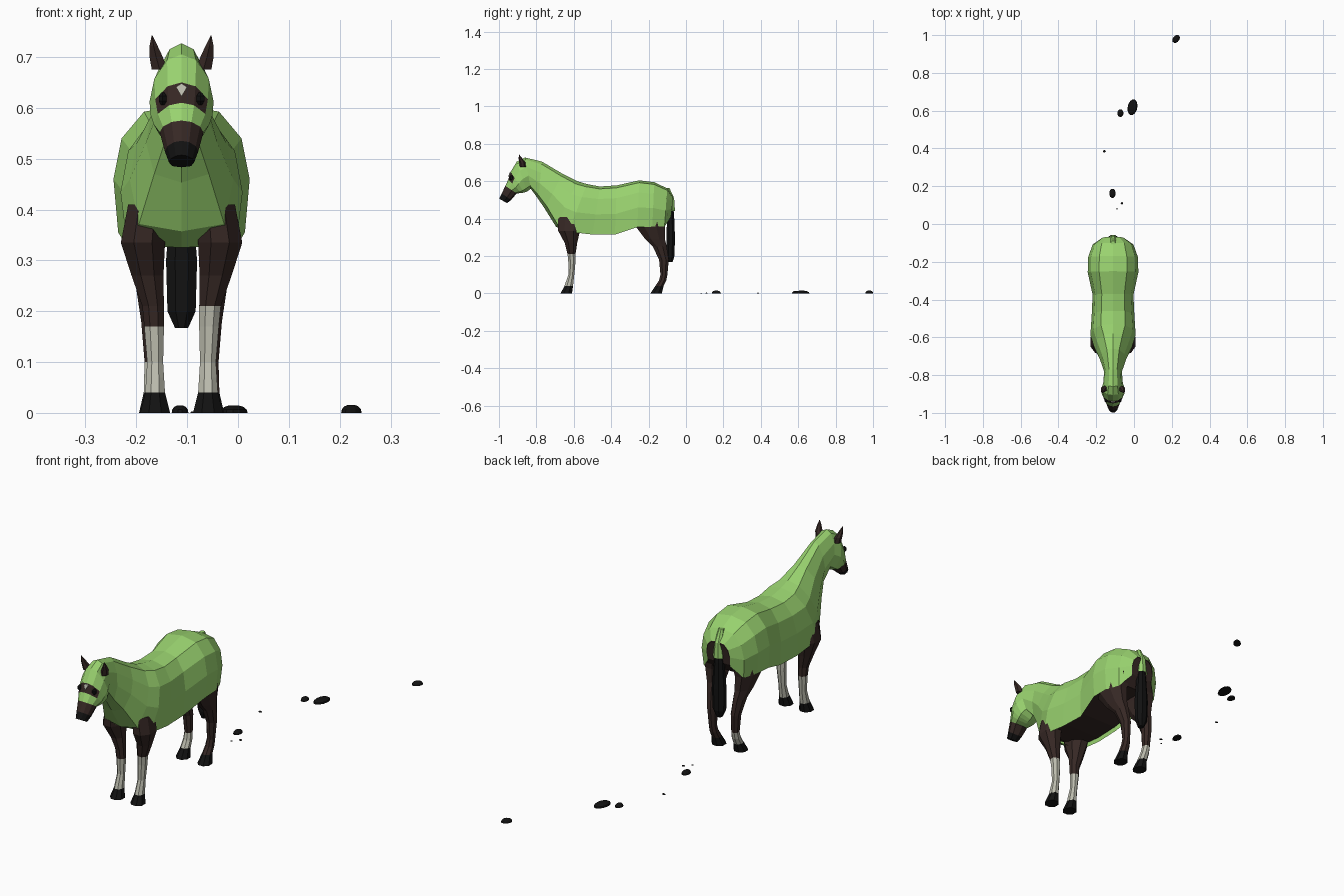
import bpy, bmesh
from math import cos, sin, pi
from mathutils import Vector

if "Cube" in bpy.data.objects:
    bpy.data.objects.remove(bpy.data.objects["Cube"])

CX = -0.111  # the horse stands left of centre


def material(name, rgb):
    m = bpy.data.materials.new(name)
    m.diffuse_color = (*rgb, 1)
    m.use_nodes = True
    m.node_tree.nodes["Principled BSDF"].inputs["Base Color"].default_value = m.diffuse_color
    return m


GREEN = material("blanket_green", (0.32, 0.65, 0.16))
BROWN = material("coat_brown", (0.037, 0.021, 0.018))
WHITE = material("stocking_white", (0.5, 0.5, 0.42))
BLACK = material("black", (0.006, 0.006, 0.006))


def loft(name, rings, pick, skip=lambda i, j: False, caps=(True, True), x=CX):
    """Skin equal-sized rings; pick(segment, side) gives the face material."""
    bm = bmesh.new()
    mats = [GREEN, BROWN, WHITE, BLACK]
    vs = [[bm.verts.new((p[0] + x, p[1], p[2])) for p in r] for r in rings]
    n = len(rings[0])
    for i in range(len(rings) - 1):
        for j in range(n):
            if not skip(i, j):
                k = (j + 1) % n
                f = bm.faces.new((vs[i][j], vs[i][k], vs[i + 1][k], vs[i + 1][j]))
                f.material_index = mats.index(pick(i, j))
    if caps[0]:
        bm.faces.new(vs[0]).material_index = mats.index(pick(0, 0))
    if caps[1]:
        bm.faces.new(vs[-1]).material_index = mats.index(pick(len(rings) - 2, 0))
    bmesh.ops.recalc_face_normals(bm, faces=bm.faces)
    me = bpy.data.meshes.new(name)
    bm.to_mesh(me)
    bm.free()
    for m in mats:
        me.materials.append(m)
    ob = bpy.data.objects.new(name, me)
    bpy.context.collection.objects.link(ob)
    return ob


NECK = [(0, 1), (.45, .93), (.85, .70), (1, .42), (.75, .10)]
TRUNK = [(0, 1), (.55, .95), (.88, .74), (1, .42), (.93, 0)]


def section(ty, tz, by, bz, w, k):
    """Ten-sided section from top and bottom points; k blends neck to trunk."""
    top, bot = Vector((0, ty, tz)), Vector((0, by, bz))
    half = []
    for a, b in zip(NECK, TRUNK):
        u, v = a[0] + (b[0] - a[0]) * k, a[1] + (b[1] - a[1]) * k
        p = bot.lerp(top, v)
        p.x = u * w
        half.append(p)
    mirror = [Vector((-p.x, p.y, p.z)) for p in reversed(half[1:])]
    return half + [bot] + mirror


def oval(y, z, cx, hx, hy, n=8):
    return [(cx + hx * cos(2 * pi * (j + .5) / n), y + hy * sin(2 * pi * (j + .5) / n), z)
            for j in range(n)]


# Blanket and neck cover, open under the belly
spine = [
    (-.86, .727, -.83, .56, .052, 0), (-.77, .705, -.79, .505, .047, 0),
    (-.66, .64, -.755, .453, .07, .1), (-.58, .60, -.695, .357, .102, .4),
    (-.53, .585, -.63, .325, .12, .8), (-.46, .572, -.50, .315, .113, 1),
    (-.37, .578, -.38, .315, .108, 1), (-.25, .605, -.26, .355, .134, 1),
    (-.17, .595, -.18, .357, .132, 1), (-.10, .562, -.115, .357, .108, 1),
    (-.068, .515, -.08, .41, .06, 1)]
loft("blanket", [section(*s) for s in spine], lambda i, j: GREEN,
     skip=lambda i, j: i > 3 and j in (4, 5), caps=(False, False))

# Body just inside the blanket
inner = []
for ty, tz, by, bz, w, k in spine[3:]:
    h = tz - bz
    inner.append(section(ty, tz - .04 * h, by, bz + .07 * h, w * .95, k))
loft("body", inner, lambda i, j: BROWN)

# Head with hood, eye opening, nose and muzzle
head = [
    (-.86, .727, -.83, .56, .052), (-.905, .705, -.85, .545, .063),
    (-.938, .65, -.865, .54, .061), (-.95, .61, -.88, .537, .055),
    (-.966, .575, -.905, .535, .043), (-.985, .535, -.935, .50, .033),
    (-.999, .507, -.957, .483, .025)]


def head_colour(i, j):
    if i == 2:
        return BROWN if j in (0, 1, 8, 9) else GREEN
    return (GREEN, GREEN, GREEN, GREEN, BROWN, BLACK)[i]


loft("head", [section(*s, 0) for s in head], head_colour, caps=(False, True))

# Forehead star
star = [(0, -.943, .648), (.011, -.944, .641), (0, -.951, .622), (-.011, -.944, .641)]
back = [(x, y + .006, z) for x, y, z in star]
loft("forehead_star", [star, back], lambda i, j: WHITE)

# Legs: (y, z, sideways offset, half width, half depth)
front_leg = [
    (-.62, .41, .068, .04, .07), (-.625, .335, .076, .047, .063),
    (-.615, .27, .067, .034, .036), (-.612, .21, .056, .023, .023),
    (-.61, .17, .054, .021, .021), (-.613, .10, .052, .017, .017),
    (-.62, .07, .052, .019, .021), (-.627, .04, .052, .021, .025),
    (-.64, 0, .052, .032, .033)]
hind_leg = [
    (-.185, .43, .07, .05, .095), (-.19, .355, .075, .046, .083),
    (-.165, .29, .07, .034, .057), (-.14, .25, .066, .026, .04),
    (-.118, .18, .06, .021, .028), (-.118, .10, .057, .017, .02),
    (-.125, .07, .056, .019, .021), (-.142, .04, .055, .021, .024),
    (-.16, 0, .055, .031, .033)]


def leg(name, rows, side, stocking):
    def colour(i, j):
        if i == len(rows) - 2:
            return BLACK
        return WHITE if rows[i][1] <= stocking + .001 else BROWN
    loft(name, [oval(y, z, side * c, hx, hy) for y, z, c, hx, hy in rows], colour)


leg("front_leg_right", front_leg, -1, .17)
leg("front_leg_left", front_leg, 1, .21)
leg("hind_leg_right", hind_leg, -1, .10)
leg("hind_leg_left", hind_leg, 1, 0)

# Tail and the blanket flap over its root
tail = [(-.085, .50, .014, .014), (-.082, .42, .023, .02), (-.082, .30, .033, .025),
        (-.084, .20, .030, .024), (-.085, .167, .014, .014)]
loft("tail", [oval(y, z, 0, a, b) for y, z, a, b in tail], lambda i, j: BLACK)
flap = [(-.10, .565, .012, .012), (-.082, .51, .02, .02), (-.08, .44, .026, .023)]
loft("tail_flap", [oval(y, z, 0, a, b) for y, z, a, b in flap],
     lambda i, j: GREEN, caps=(True, False))

# Ears and eyes
for s, label in ((-1, "right"), (1, "left")):
    ear = [(-.872, .675, .043, .018, .016), (-.875, .70, .050, .015, .017),
           (-.885, .722, .055, .009, .010), (-.892, .742, .058, .001, .001)]
    loft("ear_" + label, [oval(y, z, s * c, a, b, 6) for y, z, c, a, b in ear],
         lambda i, j: BROWN)
    eye = [(-.934, .606, .037, .004, .005), (-.934, .613, .037, .009, .011),
           (-.934, .623, .037, .009, .011), (-.934, .630, .037, .004, .005)]
    loft("eye_" + label, [oval(y, z, s * c, a, b, 6) for y, z, c, a, b in eye],
         lambda i, j: BLACK)

# Droppings on the ground behind: (x, y, half width, half length, height, turn)
droppings = [
    (.223, .98, .017, .024, .016, -.7), (-.008, .618, .026, .043, .015, -.2),
    (-.072, .587, .016, .021, .014, 0), (-.157, .385, .008, .006, .004, 0),
    (-.114, .162, .017, .025, .015, 0), (-.09, .081, .004, .004, .003, 0),
    (-.064, .11, .007, .006, .004, 0)]
for n, (x, y, a, b, h, turn) in enumerate(droppings):
    rings = [oval(0, h * t, 0, a * r, b * r, 12)
             for t, r in ((0, 1), (.45, .93), (.8, .68), (1, .3))]
    ob = loft(f"dropping_{n + 1}", rings, lambda i, j: BLACK, x=0)
    ob.location = (x, y, 0)
    ob.rotation_euler.z = turn
